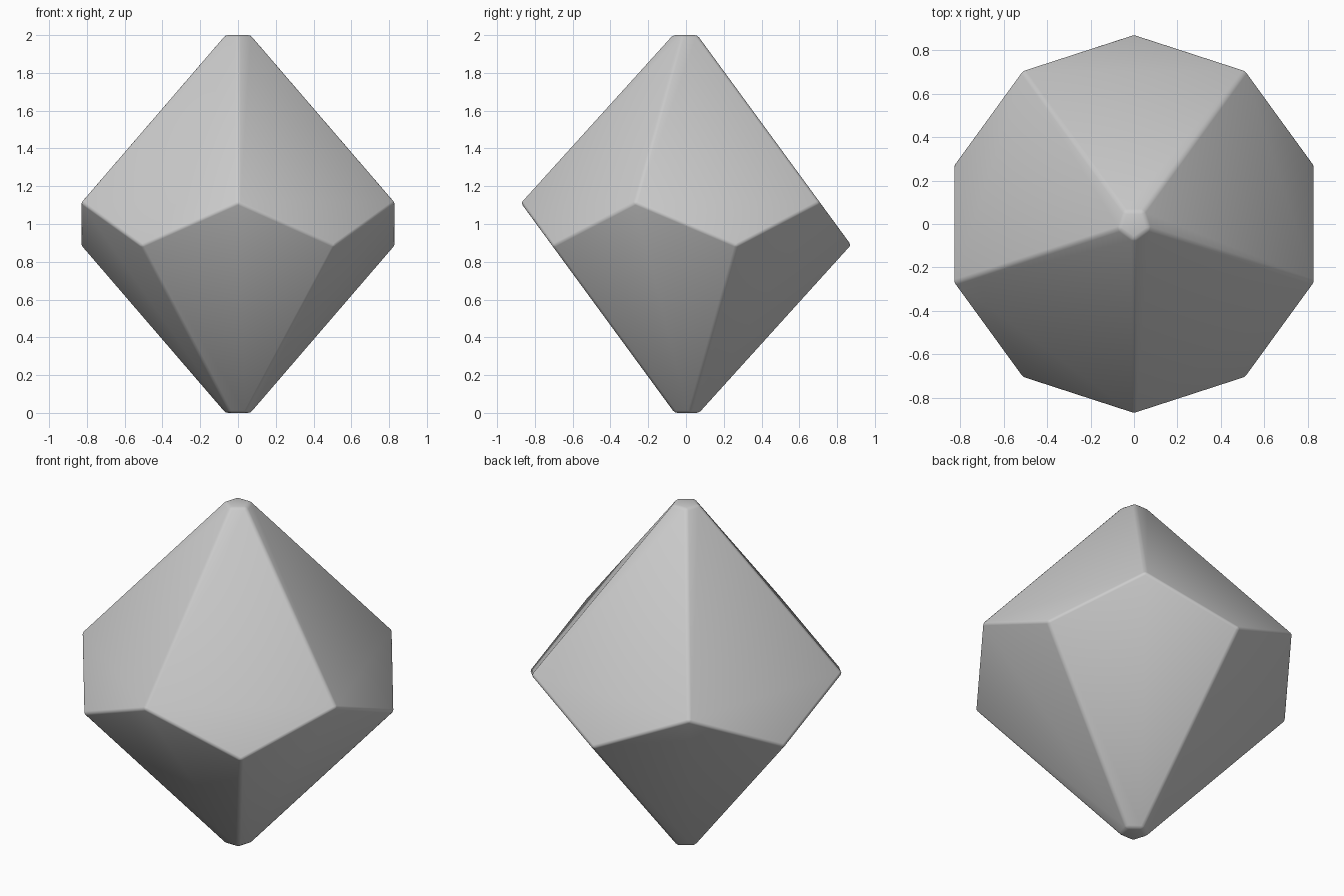
import bpy, bmesh
from math import pi, tan, cos, sin

if "Cube" in bpy.data.objects:
    bpy.data.objects.remove(bpy.data.objects["Cube"])

R = 0.876                     # girdle radius
APEX = 1.082                  # untruncated tip distance from the centre
H = APEX * tan(pi / 10) ** 2  # zigzag height that keeps the kites flat
CAP = 1.0                     # height where the tips are cut
CAP_R = R * (APEX - CAP) / (APEX - H)

bm = bmesh.new()


def ring(radius, z_even, z_odd, step):
    """Points every 36 degrees from the front, alternating in height."""
    return {i: bm.verts.new((radius * cos(-pi / 2 + i * pi / 5),
                             radius * sin(-pi / 2 + i * pi / 5),
                             1 + (z_even if i % 2 == 0 else z_odd)))
            for i in step}


girdle = ring(R, H, -H, range(10))
top = ring(CAP_R, CAP, CAP, range(0, 10, 2))
bottom = ring(CAP_R, -CAP, -CAP, range(1, 10, 2))

# kite faces above and below the girdle
for i in range(10):
    cap = top if i % 2 == 0 else bottom
    j, k = (i + 1) % 10, (i + 2) % 10
    bm.faces.new((cap[i], girdle[i], girdle[j], girdle[k], cap[k]))

# blunt tips
bm.faces.new(top.values())
bm.faces.new(bottom.values())
bmesh.ops.recalc_face_normals(bm, faces=bm.faces)

mesh = bpy.data.meshes.new("ten_sided_die")
bm.to_mesh(mesh)
bm.free()
mesh.shade_smooth()
die = bpy.data.objects.new("ten_sided_die", mesh)
bpy.context.collection.objects.link(die)

# softened edges
bevel = die.modifiers.new("soft_edges", 'BEVEL')
bevel.width = 0.015
bevel.segments = 2
bevel.limit_method = 'ANGLE'
bevel.angle_limit = 0.35
